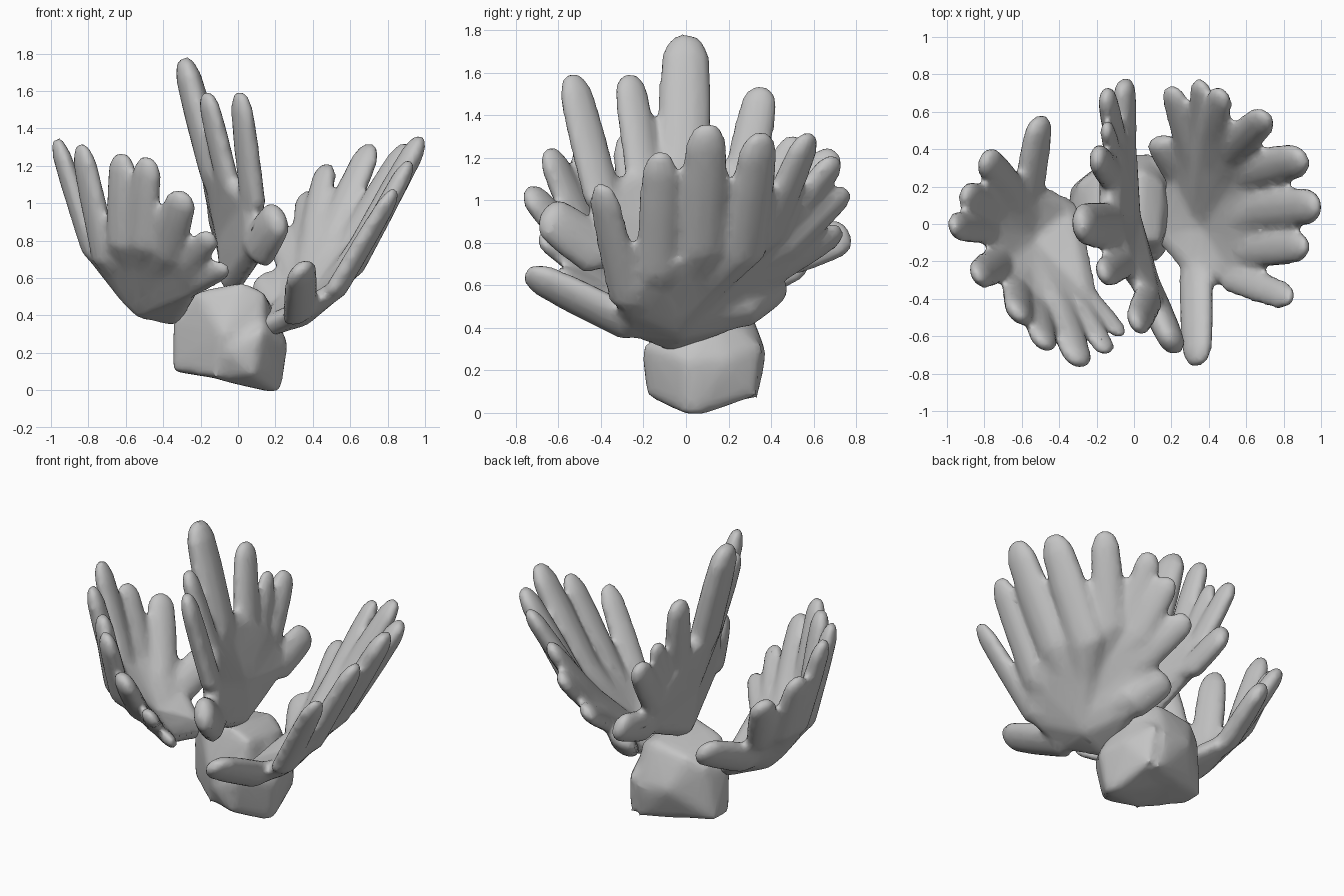
import bpy, bmesh, math
from mathutils import Vector

cube = bpy.data.objects.get("Cube")
if cube:
    bpy.data.objects.remove(cube, do_unlink=True)

grey = bpy.data.materials.new("coral grey")
grey.use_nodes = True
colour = (0.55, 0.55, 0.55, 1)
grey.diffuse_color = colour
grey.node_tree.nodes["Principled BSDF"].inputs["Base Color"].default_value = colour


def add_hull(bm, points):
    """Closed convex lump around the points."""
    verts = [bm.verts.new(p) for p in points]
    res = bmesh.ops.convex_hull(bm, input=verts)
    spare = {g for g in res["geom_interior"] + res["geom_unused"]
             if isinstance(g, bmesh.types.BMVert)}
    bmesh.ops.delete(bm, geom=list(spare), context="VERTS")


def ball(p, r):
    """Six points around p, used to thicken the palms."""
    return [p + Vector(a) * r * s for a in ((1, 0, 0), (0, 1, 0), (0, 0, 1)) for s in (-1, 1)]


def add_finger(bm, hub, base, tip, side, width):
    """Flattened finger with a blunt tip, its root sunk into the palm."""
    along = (tip - base).normalized()
    side = (side - along * side.dot(along)).normalized()
    normal = along.cross(side)
    path = [(base.lerp(hub, 0.5), 0.7)]
    path += [(base.lerp(tip, t), s) for t, s in
             ((0, 1.05), (0.25, 1.04), (0.55, 1.02), (0.85, 0.92), (0.96, 0.66), (1.01, 0.35))]
    rings = [[centre + (side * math.cos(a) + normal * math.sin(a) * 0.6) * width * s / 2
              for a in (math.tau * k / 10 for k in range(10))] for centre, s in path]
    for lower, upper in zip(rings, rings[1:]):
        add_hull(bm, lower + upper)


def finish(name, bm, voxel, rounds, keep):
    """Fuse the lumps into one smooth skin."""
    bmesh.ops.recalc_face_normals(bm, faces=bm.faces)
    mesh = bpy.data.meshes.new(name)
    bm.to_mesh(mesh)
    bm.free()
    mesh.materials.append(grey)
    ob = bpy.data.objects.new(name, mesh)
    bpy.context.collection.objects.link(ob)
    fuse = ob.modifiers.new("fuse", "REMESH")
    fuse.mode = "VOXEL"
    fuse.voxel_size = voxel
    fuse.use_smooth_shade = True
    soft = ob.modifiers.new("soften", "SMOOTH")
    soft.factor = 0.5
    soft.iterations = rounds
    thin = ob.modifiers.new("simplify", "DECIMATE")
    thin.ratio = keep
    return ob


def make_fan(name, hub, root, fingers):
    """Webbed palm round a hub; each finger is its base, its tip and its width."""
    bm = bmesh.new()
    hub, root = Vector(hub), Vector(root)
    bases = [Vector(f[0]) for f in fingers]
    tips = [Vector(f[1]) for f in fingers]
    ring = bases + [root]
    for i, p in enumerate(ring):
        add_hull(bm, ball(hub, 0.075) + ball(p, 0.06) + ball(ring[i - 1], 0.06))
    last = len(tips) - 1
    for i, f in enumerate(fingers):
        a, b = max(i - 1, 0), min(i + 1, last)
        side = tips[b] - tips[a] + bases[b] - bases[a]
        add_finger(bm, hub, bases[i], tips[i], side, f[2])
    return finish(name, bm, 0.018, 10, 0.25)


# Left fan, from the front finger round to the back lobe
make_fan("left_fan", (.37, -.02, .42), (.15, -.06, .34), [
    ((.33, -.26, .42), (.34, -.75, .66), .21),
    ((.52, -.28, .53), (.84, -.4, 1.07), .17),
    ((.62, -.14, .66), (.92, -.12, 1.22), .19),
    ((.66, .07, .77), (.98, .1, 1.35), .22),
    ((.58, .27, .74), (.91, .35, 1.31), .22),
    ((.5, .38, .83), (.71, .58, 1.31), .19),
    ((.41, .47, .88), (.47, .71, 1.2), .17),
    ((.36, .48, .78), (.36, .76, 1.05), .16),
    ((.29, .42, .67), (.2, .73, .86), .17),
    ((.24, .28, .47), (.13, .46, .6), .2)])

# Upright middle fan
make_fan("middle_fan", (-.04, .05, .8), (-.03, .06, .56), [
    ((.11, -.42, .76), (.22, -.67, .94), .24),
    ((.08, -.39, 1), (.01, -.54, 1.59), .19),
    ((-.06, -.2, 1.13), (-.17, -.27, 1.59), .18),
    ((-.13, -.01, 1.17), (-.29, 0, 1.77), .25),
    ((-.13, .27, 1.1), (-.2, .36, 1.53), .19),
    ((-.11, .38, 1), (-.15, .52, 1.3), .14),
    ((-.1, .46, .9), (-.15, .7, 1.23), .18),
    ((-.05, .48, .74), (-.05, .77, .84), .2)])

# Right fan, from the front finger round to the back lobe
make_fan("right_fan", (-.54, -.08, .46), (-.34, .08, .4), [
    ((-.25, -.38, .56), (-.06, -.6, .66), .13),
    ((-.28, -.46, .66), (-.14, -.69, .83), .15),
    ((-.39, -.47, .74), (-.29, -.75, 1.05), .2),
    ((-.52, -.45, .78), (-.48, -.65, 1.24), .19),
    ((-.62, -.36, .78), (-.62, -.49, 1.26), .2),
    ((-.71, -.2, .7), (-.84, -.28, 1.31), .19),
    ((-.78, -.02, .75), (-.97, -.01, 1.34), .18),
    ((-.75, .09, .74), (-.91, .16, 1.15), .18),
    ((-.66, .18, .7), (-.8, .36, 1.04), .19),
    ((-.56, .19, .56), (-.5, .57, .73), .21)])

# Rock at the foot: a main lump and a smaller one blended into its front corner
rock = bmesh.new()
add_hull(rock, [Vector(p) for p in (
    (-.35, .06, .1), (-.34, .2, .1), (-.35, .05, .38), (-.3, .22, .44), (-.22, -.06, .53),
    (-.2, .28, .5), (.02, -.1, .58), (.05, .28, .54), (.15, -.1, .52), (.16, .22, .48),
    (-.12, .37, .3), (.08, .38, .28), (-.08, -.19, .3), (.1, .34, .06), (-.12, -.12, .06),
    (.22, .1, .25), (.13, -.14, .3))])
add_hull(rock, [Vector(p) for p in (
    (.23, .02, -.02), (.17, .08, -.01), (.27, 0, .25), (.25, .2, .25), (.13, -.21, .33),
    (.08, -.19, .08), (.16, .34, .08), (.14, .37, .33), (-.1, -.08, .05), (.17, .1, .48),
    (-.06, -.19, .22), (-.1, .2, .08))])
finish("rock_base", rock, 0.02, 22, 0.25)
